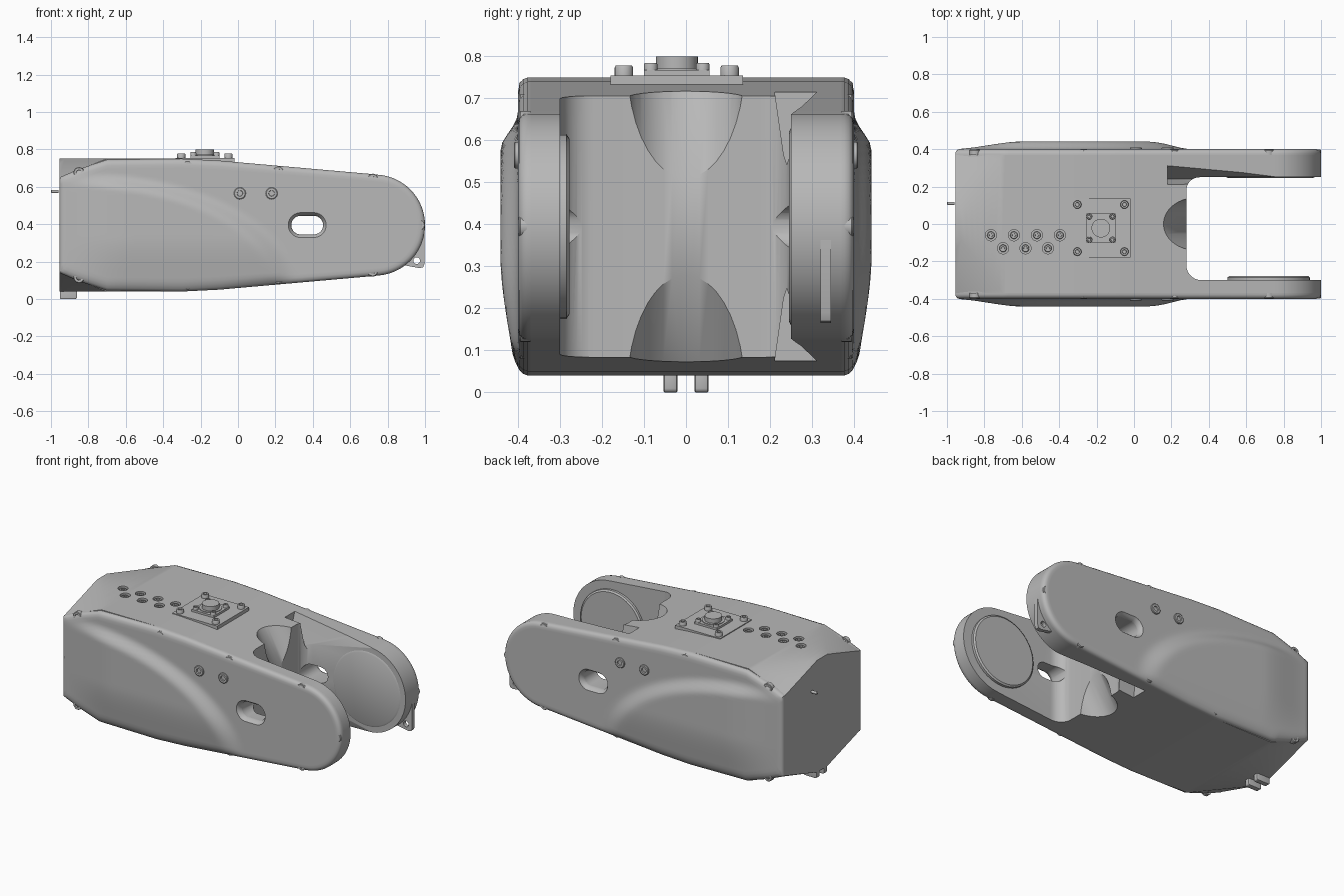
import bpy, bmesh, math
from mathutils import Vector

cube = bpy.data.objects.get("Cube")
if cube:
    bpy.data.objects.remove(cube, do_unlink=True)

grey = bpy.data.materials.new("machined grey")
grey.use_nodes = True
grey.diffuse_color = (0.48, 0.48, 0.48, 1)
grey.node_tree.nodes["Principled BSDF"].inputs["Base Color"].default_value = grey.diffuse_color

MID = 0.395   # height of the mirror line of the side profile
AXES = {"x": Vector((1, 0, 0)), "y": Vector((0, 1, 0)), "z": Vector((0, 0, 1))}


def finish(name, bm):
    bmesh.ops.remove_doubles(bm, verts=bm.verts, dist=0.0002)
    bmesh.ops.recalc_face_normals(bm, faces=bm.faces)
    mesh = bpy.data.meshes.new(name)
    bm.to_mesh(mesh)
    bm.free()
    mesh.materials.append(grey)
    obj = bpy.data.objects.new(name, mesh)
    bpy.context.collection.objects.link(obj)
    return obj


def loft(name, rings):
    """Skin a list of equal point rings and cap both ends."""
    bm = bmesh.new()
    loops = [[bm.verts.new(p) for p in ring] for ring in rings]
    for a, b in zip(loops, loops[1:]):
        for i in range(len(a)):
            j = (i + 1) % len(a)
            bm.faces.new((a[i], a[j], b[j], b[i]))
    bm.faces.new(loops[0])
    if (rings[-1][0] - rings[-1][len(rings[-1]) // 2]).length > 0.001 and not name.endswith("cover"):
        bm.faces.new(loops[-1])
    return finish(name, bm)


def hull(name, points):
    bm = bmesh.new()
    for p in points:
        bm.verts.new(p)
    out = bmesh.ops.convex_hull(bm, input=bm.verts)
    junk = [g for g in out["geom_interior"] if isinstance(g, bmesh.types.BMVert)]
    bmesh.ops.delete(bm, geom=junk, context="VERTS")
    return finish(name, bm)


def turned(name, base, axis, steps, sides=20):
    """Round part: steps are (distance along axis, radius)."""
    axis = Vector(axis).normalized()
    u = axis.orthogonal().normalized()
    v = axis.cross(u)
    angles = [math.tau * i / sides for i in range(sides)]
    return loft(name, [[Vector(base) + axis * d + (u * math.cos(a) + v * math.sin(a)) * r
                        for a in angles] for d, r in steps])


def box(name, low, high):
    return hull(name, [(x, y, z) for x in (low[0], high[0])
                       for y in (low[1], high[1]) for z in (low[2], high[2])])


def activate(obj):
    bpy.ops.object.select_all(action="DESELECT")
    obj.select_set(True)
    bpy.context.view_layer.objects.active = obj


def cut(obj, *cutters):
    activate(obj)
    for cutter in cutters:
        cutter.hide_render = True
        mod = obj.modifiers.new("cut", "BOOLEAN")
        mod.operation = "DIFFERENCE"
        mod.solver = "EXACT"
        mod.object = cutter
        bpy.ops.object.modifier_apply(modifier=mod.name)
        bpy.data.objects.remove(cutter, do_unlink=True)


def smooth(t):
    t = max(0, min(1, t))
    return t * t * (3 - 2 * t)


def outline(start):
    """Side profile: upper half from the rear to the round nose, then mirrored."""
    keys = [Vector((-0.955, MID))] + [Vector(k) for k in start]
    keys += [Vector((-0.3, 0.75)), Vector((-0.1, 0.74)), Vector((0.75, 0.665))]
    half = []
    for a, b in zip(keys, keys[1:]):
        n = math.ceil((b - a).length / 0.03)
        half += [a.lerp(b, i / n) for i in range(n)]
    for i in range(25):
        a = math.radians(86) * (1 - i / 24)
        half.append(Vector((0.73 + 0.27 * math.cos(a), MID + 0.27 * math.sin(a))))
    return half + [Vector((p.x, 2 * MID - p.y)) for p in half[-2:0:-1]]


def capsule(y, r):
    """Ring of the long window through both arms."""
    ring = []
    for i in range(32):
        a = math.tau * (i + 0.5) / 32
        side = 0.035 if math.cos(a) > 0 else -0.035
        ring.append(Vector((0.37 + side + r * math.cos(a), y, MID + r * math.sin(a))))
    return ring


# Core body with sloped rear corners
profile = outline([(-0.955, 0.75)])
body = loft("main_body", [[Vector((p.x, y, p.y)) for p in profile] for y in (-0.37, 0.37)])
reach = Vector((0.255, 0.32, 0.1))
pad = 0.05
grow = 1 + sum(pad / c for c in reach)
for sy in (-1, 1):
    for sz in (-1, 1):
        corner = Vector((-0.955 - pad, sy * (0.37 + pad), MID + sz * (0.355 + pad)))
        ends = [corner + Vector((reach.x * grow, 0, 0)),
                corner - Vector((0, sy * reach.y * grow, 0)),
                corner - Vector((0, 0, sz * reach.z * grow))]
        cut(body, hull("corner_cutter", [corner] + ends))

# Fork slot with rounded inner corners
slot = []
for cy, r, s in ((-0.22, 0.08, -1), (0.18, 0.07, 1)):
    arc = [Vector((0.28 + r - r * math.cos(a), cy + s * r * math.sin(a), 0))
           for a in (math.radians(10 * k) for k in range(10))]
    tip = [Vector((1.2, cy + s * r, 0))]
    slot += (arc + tip)[::-1] if s < 0 else arc + tip
up = Vector((0, 0, 1))
cut(body, loft("slot_cutter", [[p - up * 0.2 for p in slot], [p + up for p in slot]]))

# Round scoops and arm ramps, above and below
for s in (-1, 1):
    tilt = Vector((0.51, 0, -0.86 * s))
    centre = Vector((0.336, 0, MID + s * 0.296))
    cut(body, turned("scoop_cutter", centre, tilt, [(-0.5, 0.14), (0.3, 0.14)], 40))
    ramp = [(0.18, 0.24, 0.12), (0.18, 0.34, 0.4), (0.18, 0.2, 0.4),
            (0.85, 0.24, 0.26), (0.85, 0.3, 0.4), (0.85, 0.2, 0.4)]
    cut(body, hull("ramp_cutter", [(x, y, MID + s * z) for x, y, z in ramp]))
cut(body, loft("window_cutter", [capsule(-0.6, 0.05), capsule(0.6, 0.05)]))

# Recessed top bolts
bolts = [(-0.765 + 0.123 * i, -0.06) for i in range(4)] + [(-0.70 + 0.12 * i, -0.13) for i in range(3)]
for x, y in bolts:
    cut(body, turned("recess_cutter", (x, y, 0.73), AXES["z"], [(0, 0.03), (0.1, 0.03)]))


def screw(name, base, axis, r, h):
    turned(name, base, axis, [(0, r), (h * 0.85, r), (h, r * 0.88), (h, r * 0.5), (h * 0.6, r * 0.45)], 18)


for x, y in bolts:
    screw("top_bolt", (x, y, 0.725), AXES["z"], 0.02, 0.02)


# Side covers: rounded rim and a swept bulge
def bulge(x, z):
    e = 1 - math.hypot((x + 0.85) / 1.17, (z - 0.05) / 0.62)
    return 0.042 * smooth(e / 0.12) * smooth((x + 0.98) / 0.4) * smooth((z + 0.05) / 0.38)


rim = outline([(-0.955, 0.65), (-0.85, 0.695), (-0.7, 0.745)])
edge = [(0, 0.362), (0, 0.377), (0.012, 0.388), (0.04, 0.396), (0.09, 0.4)]
edge += [(0.09 + 0.91 * i / 16, 0.4) for i in range(1, 17)]
spots = [(-0.85, 0.28), (-0.27, 0.315), (0.215, 0.285), (0.72, 0.245)]
spots = [(x, MID + s * z) for x, z in spots for s in (-1, 1)] + [(0.97, MID), (-0.915, MID)]
for s, side in ((-1, "front"), (1, "back")):
    rings = []
    for t, y in edge:
        ring = []
        for p in rim:
            q = p.lerp(Vector((max(-0.7, min(0.73, p.x)), MID)), t)
            ring.append(Vector((q.x, s * (y + bulge(q.x, q.y) * smooth(t / 0.15)), q.y)))
        rings.append(ring)
    cover = loft(side + "_cover", rings)
    cut(cover, loft("window_cutter", [capsule(s * y, r) for y, r in
                                      ((0.3, 0.05), (0.375, 0.05), (0.39, 0.058), (0.41, 0.075))]))
    for x, z in spots:
        screw(side + "_cover_screw", (x, s * 0.37, z), AXES["y"] * s, 0.03, 0.028)
    for x in (0.01, 0.18):
        screw(side + "_cover_plug", (x, s * 0.39, 0.565), AXES["y"] * s, 0.032, 0.02)

# Pivot discs on the inner faces of the arms
turned("front_arm_disc", (0.72, -0.31, MID), AXES["y"], [(0, 0.22), (0.025, 0.22), (0.032, 0.21)], 48)
turned("back_arm_disc", (0.73, 0.26, MID), -AXES["y"], [(0, 0.235), (0.01, 0.235), (0.015, 0.225)], 48)

# Small lug under the back arm nose
lug_shape = [(0.84, 0.19), (0.97, 0.165), (0.99, 0.17), (0.998, 0.19), (0.998, 0.38), (0.88, 0.38)]
lug = loft("nose_lug", [[Vector((x, y, z)) for x, z in lug_shape] for y in (0.32, 0.345)])
cut(lug, turned("lug_cutter", (0.955, 0.2, 0.205), AXES["y"], [(0, 0.018), (0.3, 0.018)]))

# Connector on the top
cx, cy = -0.177, -0.022
for name, half, top in (("connector_base", 0.158, 0.755), ("connector_flange", 0.078, 0.768)):
    box(name, (cx - half, cy - half, 0.73), (cx + half, cy + half, top))
turned("connector_socket", (cx, cy, 0.76), AXES["z"],
       [(0, 0.065), (0.012, 0.065), (0.012, 0.05), (0.04, 0.05)], 32)
for i in (-1, 1):
    for j in (-1, 1):
        screw("base_screw", (cx + i * 0.126, cy + j * 0.126, 0.75), AXES["z"], 0.022, 0.028)
        screw("flange_screw", (cx + i * 0.062, cy + j * 0.062, 0.76), AXES["z"], 0.016, 0.025)

# Feet below the rear and the rear pin
for s in (-1, 1):
    foot = box("rear_foot", (-0.953, s * 0.037 - 0.017, 0), (-0.86, s * 0.037 + 0.017, 0.06))
    activate(foot)
    mod = foot.modifiers.new("round", "BEVEL")
    mod.width = 0.008
    mod.segments = 3
    bpy.ops.object.modifier_apply(modifier=mod.name)
turned("rear_pin", (-0.96, 0.11, 0.575), -AXES["x"], [(0, 0.009), (0.036, 0.009), (0.04, 0.006)], 12)

for obj in list(bpy.context.scene.objects):
    if obj.type == "MESH" and grey.name in obj.data.materials:
        activate(obj)
        bpy.ops.object.shade_smooth_by_angle(angle=math.radians(32))
